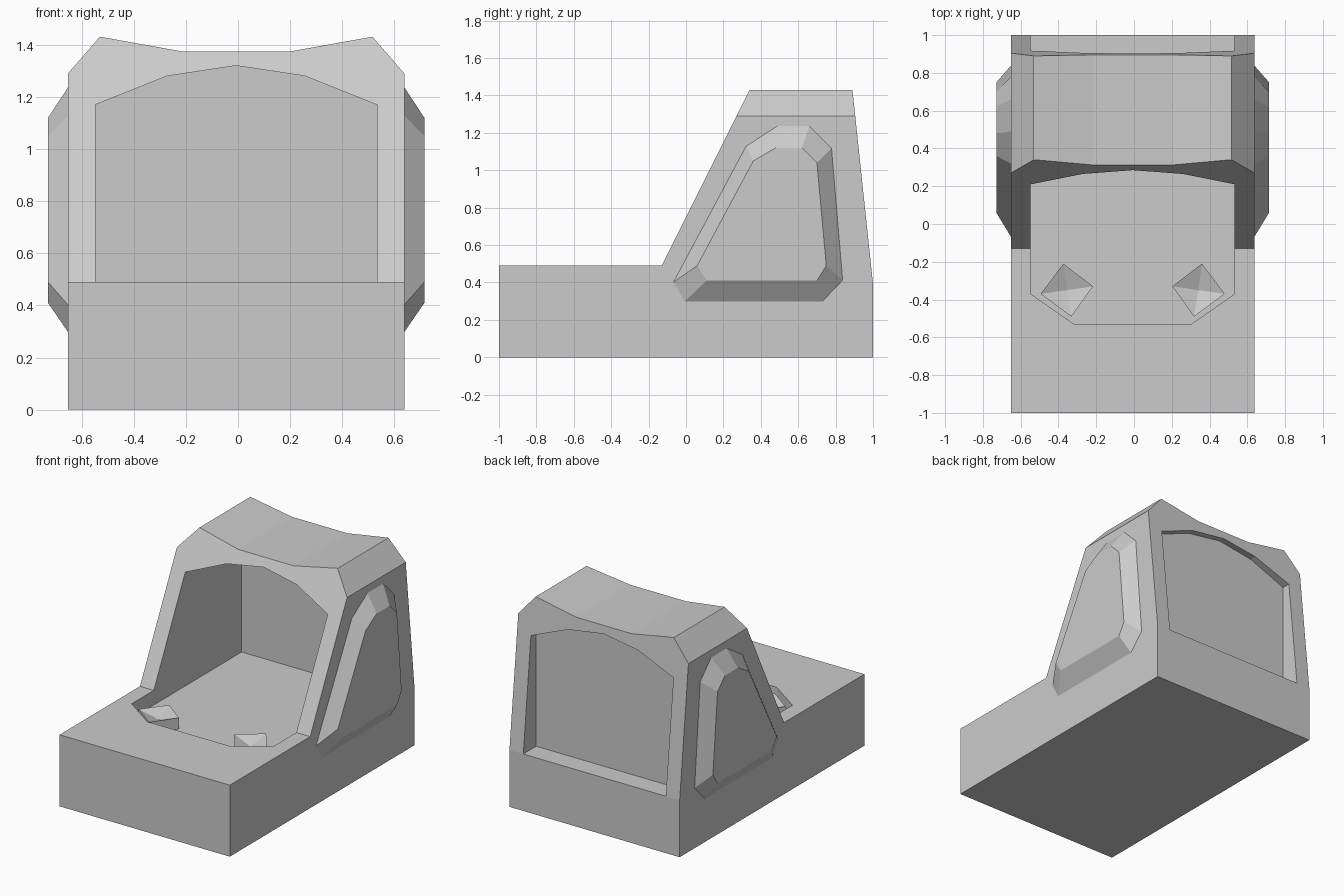
import bpy, bmesh
from mathutils import Vector

cube = bpy.data.objects.get("Cube")
if cube:
    bpy.data.objects.remove(cube, do_unlink=True)

CX = -0.007          # symmetry plane
FLOOR = 0.39         # sunken floor level
RIM = 0.49           # deck level

grey = bpy.data.materials.new("plain_grey")
grey.use_nodes = True
colour = (0.6, 0.6, 0.6, 1)
grey.diffuse_color = colour
grey.node_tree.nodes["Principled BSDF"].inputs["Base Color"].default_value = colour


def finish(name, bm):
    bmesh.ops.recalc_face_normals(bm, faces=bm.faces)
    mesh = bpy.data.meshes.new(name)
    bm.to_mesh(mesh)
    bm.free()
    mesh.materials.append(grey)
    obj = bpy.data.objects.new(name, mesh)
    bpy.context.collection.objects.link(obj)
    return obj


def loft(name, ring_a, ring_b):
    """Closed solid between two matching rings of points."""
    bm = bmesh.new()
    a = [bm.verts.new(p) for p in ring_a]
    b = [bm.verts.new(p) for p in ring_b]
    bm.faces.new(a)
    bm.faces.new(b)
    for i in range(len(a)):
        j = (i + 1) % len(a)
        bm.faces.new((a[i], a[j], b[j], b[i]))
    return finish(name, bm)


def prism(name, points, axis, lo, hi):
    """Extrude a flat profile along one axis."""
    def ring(t):
        return [Vector(p[:axis] + (t,) + p[axis:]) for p in points]
    return loft(name, ring(lo), ring(hi))


def mirrored(half):
    """Complete a profile given on the +x side, listed from bottom to top."""
    return ([(CX + x, v) for x, v in half]
            + [(CX - x, v) for x, v in reversed(half) if x > 0])


def cut(obj, tool, operation):
    mod = obj.modifiers.new("cut", "BOOLEAN")
    mod.operation = operation
    mod.solver = "EXACT"
    mod.object = tool
    bpy.context.view_layer.update()
    result = bpy.data.meshes.new_from_object(
        obj.evaluated_get(bpy.context.evaluated_depsgraph_get()))
    obj.modifiers.clear()
    obj.data = result
    bpy.data.objects.remove(tool, do_unlink=True)


# Base and cabin: side profile trimmed by the front outline
side = [(-1, 0), (1, 0), (1, FLOOR), (0.89, 1.43), (0.34, 1.43), (-0.13, RIM), (-1, RIM)]
body = prism("cabin_body", side, 0, -1, 1)
outline = mirrored([(0.645, -0.1), (0.645, 1.29), (0.523, 1.431), (0.21, 1.375)])
cut(body, prism("outline_cutter", outline, 1, -2, 2), "INTERSECT")

# Arched cockpit with a tapered sunken nose
arch = mirrored([(0.54, FLOOR), (0.54, 1.17), (0.265, 1.28), (0, 1.32)])
cockpit = prism("cockpit_cutter", arch, 1, -0.8, 0.82)
plan = mirrored([(0.31, -0.53), (0.54, -0.37), (0.7, -0.37), (0.7, 1)])
cut(cockpit, prism("plan_cutter", plan, 2, 0, 2), "INTERSECT")
cut(body, cockpit, "DIFFERENCE")

# Rear window recess
cut(body, prism("window_cutter", arch, 1, 0.86, 1.3), "DIFFERENCE")

# Bevelled side panels
outer = [(-0.07, 0.40), (-0.01, 0.295), (0.73, 0.295), (0.84, 0.41),
         (0.78, 1.12), (0.66, 1.24), (0.49, 1.24), (0.32, 1.13)]
inner = [(0.06, 0.49), (0.11, 0.41), (0.70, 0.41), (0.75, 0.49),
         (0.70, 1.04), (0.62, 1.12), (0.48, 1.12), (0.36, 1.05)]
# Turned floor blocks with a dished top
block = [(0.367, -0.21), (0.21, -0.33), (0.325, -0.49), (0.487, -0.37)]

for label, s in (("left", 1), ("right", -1)):
    loft(label + "_side_panel",
         [(CX + s * 0.643, y, z) for y, z in outer],
         [(CX + s * 0.722, y, z) for y, z in inner])

    bm = bmesh.new()
    low = [bm.verts.new((CX + s * x, y, FLOOR - 0.005)) for x, y in block]
    top = [bm.verts.new((CX + s * x, y, 0.467)) for x, y in block]
    dish = bm.verts.new((CX + s * 0.347, -0.35, 0.425))
    bm.faces.new(low)
    for i in range(4):
        j = (i + 1) % 4
        bm.faces.new((low[i], low[j], top[j], top[i]))
        bm.faces.new((top[i], top[j], dish))
    finish(label + "_floor_block", bm)
